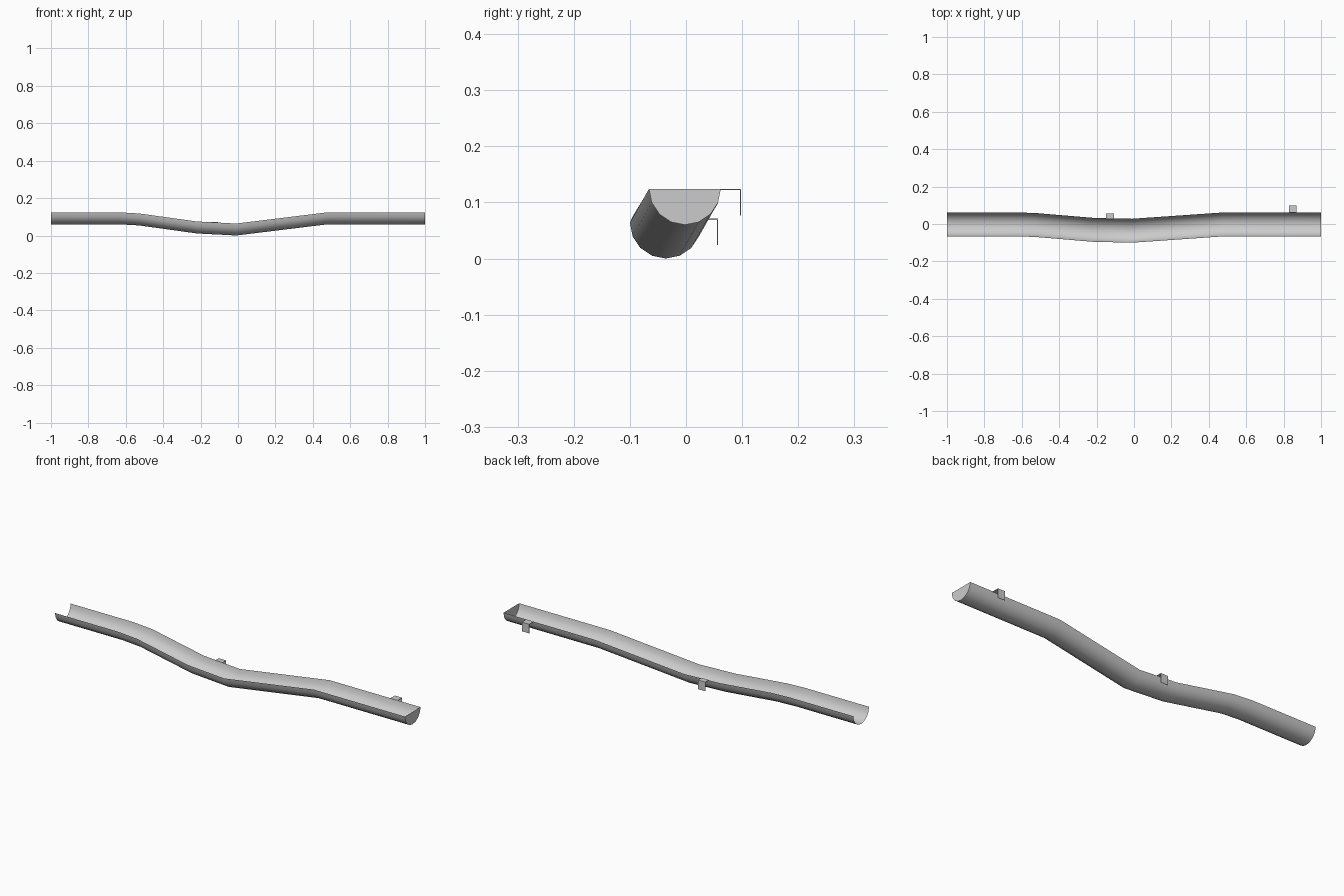
import bpy
import bmesh
from math import cos, sin, pi, radians

default = bpy.data.objects.get("Cube")
if default:
    bpy.data.objects.remove(default, do_unlink=True)

RADIUS, RIM_Z, CENTRE_Y, SEGMENTS = 0.064, 0.124, -0.002, 8
# Gutter run: x, sideways shift, drop
PATH = [(-1, 0, 0), (-0.64, 0, 0), (-0.53, -0.003, -0.006), (-0.22, -0.029, -0.049),
        (-0.01, -0.034, -0.06), (0.48, 0, 0), (1, 0, 0)]

metal = bpy.data.materials.new("grey metal")
metal.use_nodes = True
colour = (0.6, 0.6, 0.6, 1)
metal.diffuse_color = colour
metal.node_tree.nodes["Principled BSDF"].inputs["Base Color"].default_value = colour


def make_object(name, bm):
    mesh = bpy.data.meshes.new(name)
    bm.to_mesh(mesh)
    bm.free()
    mesh.materials.append(metal)
    obj = bpy.data.objects.new(name, mesh)
    bpy.context.collection.objects.link(obj)
    return obj


def half_ring(bm, x, dy, dz):
    angles = [pi * i / SEGMENTS for i in range(SEGMENTS + 1)]
    return [bm.verts.new((x, CENTRE_Y + dy - RADIUS * cos(a), RIM_Z + dz - RADIUS * sin(a)))
            for a in angles]


# Half-round trough swept along the run
bm = bmesh.new()
rings = [half_ring(bm, *p) for p in PATH]
for a, b in zip(rings, rings[1:]):
    for i in range(SEGMENTS):
        bm.faces.new((a[i], a[i + 1], b[i + 1], b[i]))
bm.normal_update()
if sum(f.normal.z for f in bm.faces) > 0:
    bmesh.ops.reverse_faces(bm, faces=bm.faces[:])
trough = make_object("gutter_trough", bm)
bpy.context.view_layer.objects.active = trough
trough.select_set(True)
bpy.ops.object.shade_smooth_by_angle(angle=radians(30))
trough.select_set(False)

# Flat end cap
bm = bmesh.new()
cap = bm.faces.new(half_ring(bm, *PATH[-1]))
cap.normal_update()
if cap.normal.x < 0:
    cap.normal_flip()
make_object("end_cap", bm)


# Folded mounting brackets: an arm out from the rim and a tab hanging down
def bracket(name, x, y, z, reach):
    half, thick, drop = 0.021, 0.002, 0.047
    outline = [(y, z), (y + reach, z), (y + reach, z - drop), (y + reach - thick, z - drop),
               (y + reach - thick, z - thick), (y, z - thick)]
    bm = bmesh.new()
    face = bm.faces.new([bm.verts.new((x - half, py, pz)) for py, pz in outline])
    side = bmesh.ops.extrude_face_region(bm, geom=[face])
    verts = [v for v in side["geom"] if isinstance(v, bmesh.types.BMVert)]
    bmesh.ops.translate(bm, verts=verts, vec=(2 * half, 0, 0))
    bmesh.ops.recalc_face_normals(bm, faces=bm.faces[:])
    make_object(name, bm)


bracket("end_bracket", 0.849, 0.061, 0.124, 0.037)
bracket("middle_bracket", -0.129, 0.028, 0.071, 0.029)
